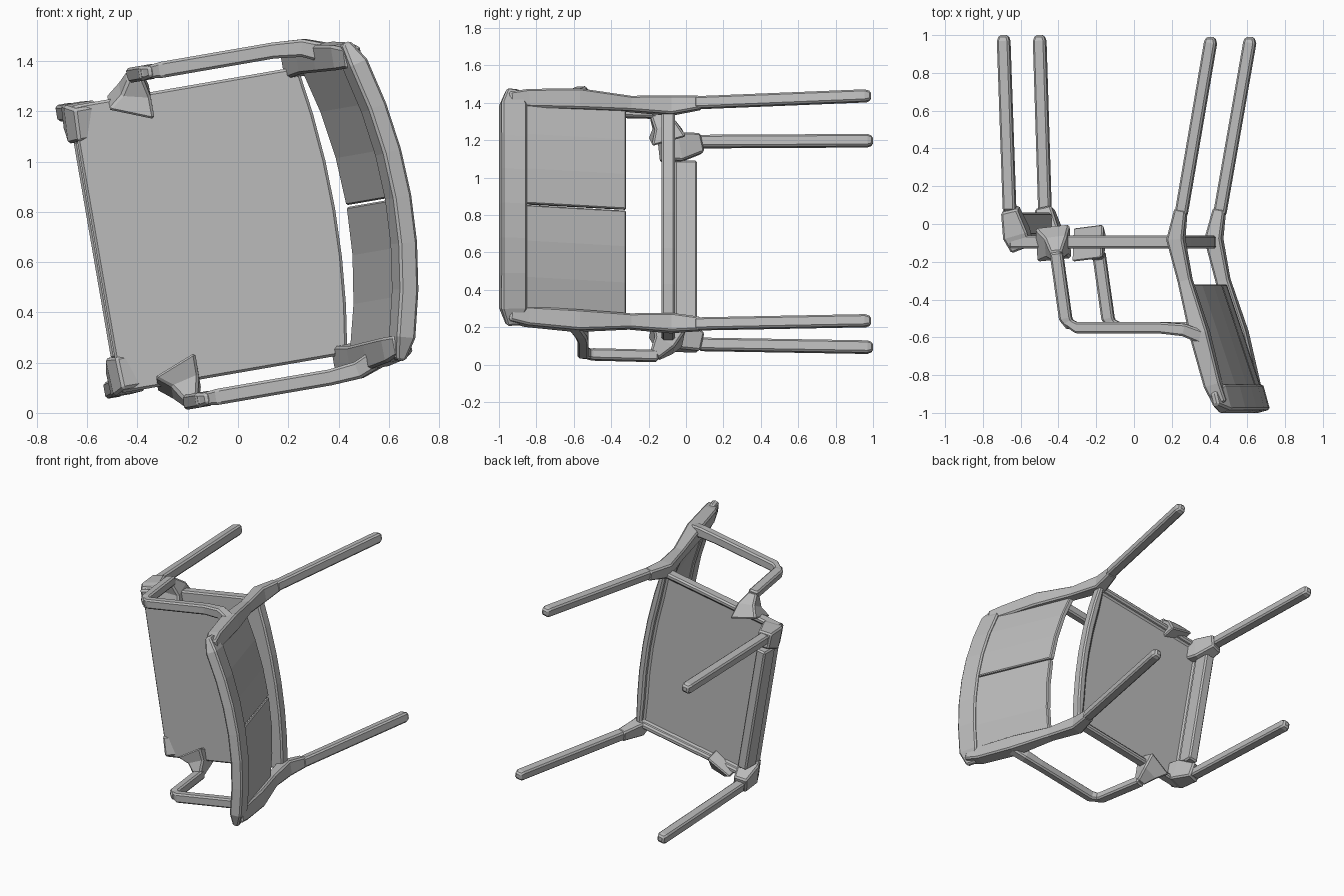
import bpy, bmesh
from math import radians
from mathutils import Matrix, Vector

cube = bpy.data.objects.get("Cube")
if cube:
    bpy.data.objects.remove(cube, do_unlink=True)

grey = bpy.data.materials.new("plain grey")
grey.use_nodes = True
color = (0.5, 0.5, 0.5, 1)
grey.diffuse_color = color
grey.node_tree.nodes["Principled BSDF"].inputs["Base Color"].default_value = color

# Parts are laid out as depth (front to back), width (right to left) and height
# above the seat; the chair then lies on its side, slightly tipped.
PLACE = (Matrix.Translation((-0.565, 0, 0.65)) @ Matrix.Rotation(radians(-9.8), 4, "Y")
         @ Matrix.Rotation(radians(90), 4, "X"))
DEPTH, WIDTH, HEIGHT = Matrix.Identity(3)


def finish(name, bm, bevel=0.01):
    bmesh.ops.recalc_face_normals(bm, faces=bm.faces)
    bm.transform(PLACE)
    mesh = bpy.data.meshes.new(name)
    bm.to_mesh(mesh)
    bm.free()
    mesh.materials.append(grey)
    obj = bpy.data.objects.new(name, mesh)
    bpy.context.collection.objects.link(obj)
    chamfer = obj.modifiers.new("chamfer", "BEVEL")
    chamfer.width = bevel
    chamfer.segments = 1


def loft(bm, rings):
    """Skin a row of closed rings, cap both ends and return the last cap."""
    rows = [[bm.verts.new(point) for point in ring] for ring in rings]
    for row, following in zip(rows, rows[1:]):
        for i in range(len(row)):
            j = (i + 1) % len(row)
            bm.faces.new((row[i], row[j], following[j], following[i]))
    bm.faces.new(rows[0])
    return bm.faces.new(rows[-1])


def beam(name, stations, along, across, hint=WIDTH):
    """Rectangular bar; a station is depth, width, height and an optional swelling."""
    points = [Vector(station[:3]) for station in stations]
    rings = []
    for i, station in enumerate(stations):
        swell = station[3] if len(station) > 3 else 1
        path = (points[min(i + 1, len(points) - 1)] - points[max(i - 1, 0)]).normalized()
        u = (hint - hint.dot(path) * path).normalized()
        v = path.cross(u) * across * swell
        u = u * along * swell
        rings.append([points[i] + u + v, points[i] + u - v,
                      points[i] - u - v, points[i] - u + v])
    bm = bmesh.new()
    loft(bm, rings)
    finish(name, bm)


def bow(depth, width, amount=0.26):
    """Depth of a part that curves forward towards both sides."""
    return depth - amount * width * width


def spread(start, end, count):
    return [start + (end - start) * i / (count - 1) for i in range(count)]


# Seat with a curved rear edge and a recessed underside
bm = bmesh.new()
half = 0.58
outline = [(bow(0.965, w, 0.15), w) for w in spread(half, -half, 7)] + [(0, -half), (0, half)]
underside = loft(bm, [[(d, w, h) for d, w in outline] for h in (0.13, 0.06)])
bmesh.ops.recalc_face_normals(bm, faces=bm.faces)
for border in (0.05, 0.01):
    bmesh.ops.inset_individual(bm, faces=[underside], thickness=border)
bmesh.ops.translate(bm, verts=underside.verts, vec=HEIGHT * 0.03)
finish("seat", bm)

beam("seat_front_rail", [(0.02, 0.44, 0), (0.02, -0.44, 0)], 0.06, 0.035, HEIGHT)

# Legs, seat brackets, back posts and armrests, once for each side
for label, side in (("left", 1), ("right", -1)):
    def paired(name, stations, along, across, hint=WIDTH):
        mirrored = [(d, side * w, *rest) for d, w, *rest in stations]
        beam(label + "_" + name, mirrored, along, across, hint)

    paired("front_leg", [(0, 0.55, -0.07), (-0.03, 0.56, -0.97), (-0.03, 0.56, -1, 0.7)],
           0.033, 0.033)
    paired("rear_leg", [(0.93, 0.6, -0.05), (1.09, 0.61, -0.96), (1.09, 0.61, -0.99, 0.7)],
           0.032, 0.032)
    paired("front_bracket", [(0.06, 0.5, 0.13), (0.03, 0.51, 0.05, 1.2), (0, 0.54, -0.08, 0.8)],
           0.065, 0.055)
    paired("back_post", [(1.14, 0.58, 0.95, 0.8), (1.1, 0.59, 0.85), (1.03, 0.6, 0.58, 1.1),
                         (0.95, 0.59, 0.3, 0.8), (0.9, 0.59, 0.08), (0.93, 0.6, -0.08, 0.7)],
           0.05, 0.045)
    paired("arm_bracket", [(0.23, 0.53, 0.1, 1.6), (0.26, 0.6, 0.12), (0.27, 0.66, 0.17, 0.5)],
           0.06, 0.06, DEPTH)
    paired("arm_post", [(0.27, 0.66, 0.15), (0.32, 0.66, 0.5), (0.35, 0.66, 0.55, 0.7)],
           0.033, 0.03, DEPTH)
    paired("arm", [(0.3, 0.66, 0.5, 0.7), (0.38, 0.66, 0.55), (0.83, 0.66, 0.55),
                   (0.95, 0.65, 0.56, 1.1), (1.05, 0.61, 0.6, 1.2)],
           0.032, 0.03)

# Curved top rail of the backrest
rail = [(bow(1.22, w), w, 0.925) for w in spread(-0.55, 0.55, 7)]
ends = [(bow(1.22, w), w, 0.925, 0.5) for w in (-0.64, 0.64)]
beam("back_top_rail", [ends[0], *rail, ends[1]], 0.07, 0.038, HEIGHT + DEPTH * 0.28)

# Two bowed back panels, parted by a narrow seam
for label, start, end in (("left", 0.58, 0.004), ("right", -0.004, -0.58)):
    bm = bmesh.new()
    loft(bm, [[(bow(d, w), w, h) for d, h in ((1.01, 0.32), (1.185, 0.88), (1.23, 0.87), (1.045, 0.32))]
              for w in spread(start, end, 4)])
    finish(label + "_back_panel", bm, 0.006)
